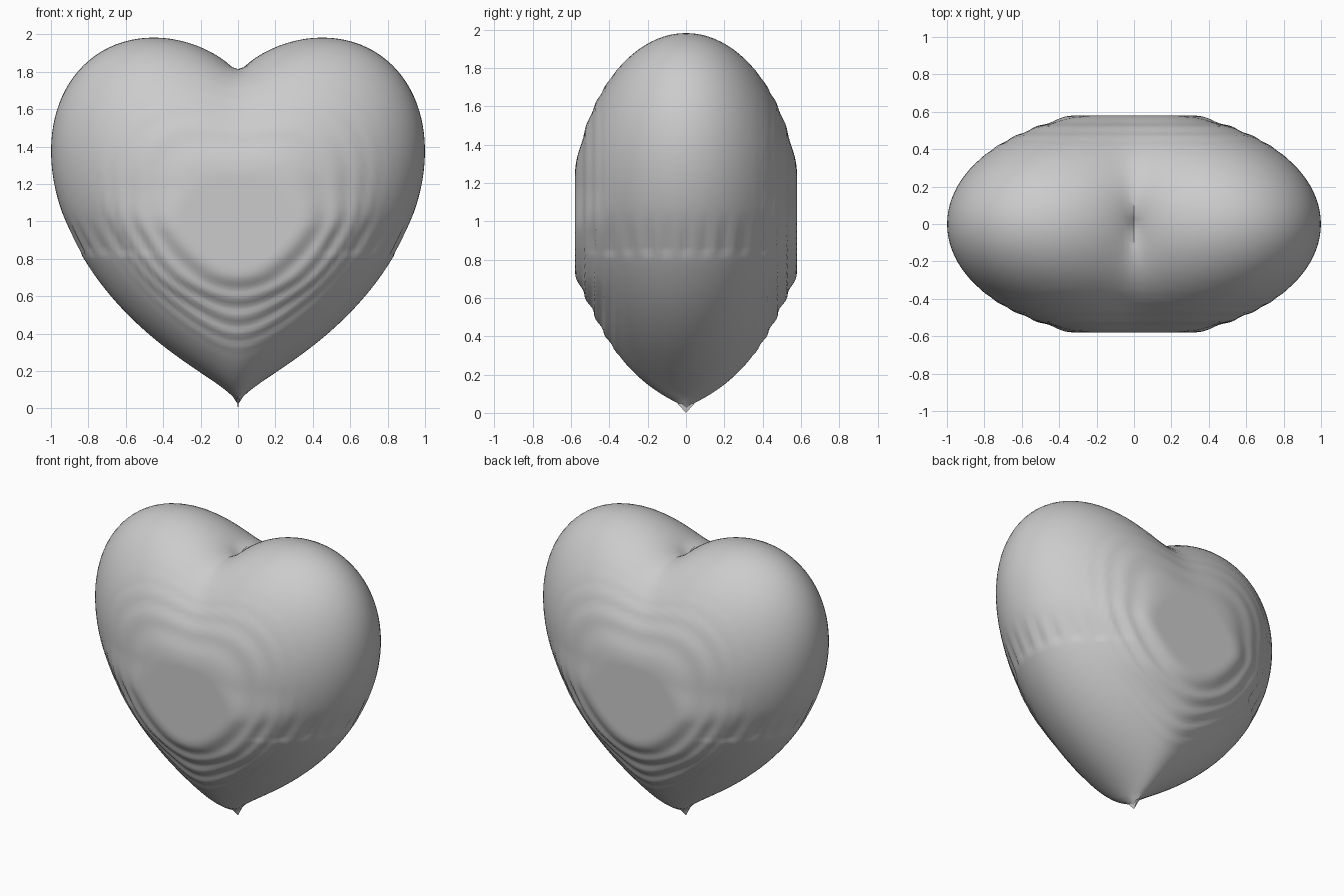
import bpy, bmesh, math
from mathutils import Matrix, Vector

old = bpy.data.objects.get("Cube")
if old:
    bpy.data.objects.remove(old, do_unlink=True)

SCALE = 0.8775      # heart formula units to model units
LIFT = 0.02         # height of the heart's point above z = 0
FLAT_Y = 0.58       # front and back are cut flat here
STEP = 0.05         # depth of one terrace

grey = bpy.data.materials.new("plain_grey")
grey.use_nodes = True
grey.diffuse_color = (0.6, 0.6, 0.6, 1)
grey.node_tree.nodes["Principled BSDF"].inputs["Base Color"].default_value = (0.6, 0.6, 0.6, 1)


def ramp(a, b, v):
    t = max(0.0, min(1.0, (v - a) / (b - a)))
    return t * t * (3 - 2 * t)


def heart_radius(d):
    """Distance from the centre to the heart surface along direction d."""
    a = d.x ** 2 + 2.25 * d.y ** 2 + d.z ** 2
    b = (d.x ** 2 + 0.1125 * d.y ** 2) * d.z ** 3
    root = math.copysign(abs(b) ** (1 / 3), b)
    lo, hi = 0.0, 2.0
    for _ in range(36):
        r = (lo + hi) / 2
        if a * r * r - 1 - root * r ** (5 / 3) < 0:
            lo = r
        else:
            hi = r
    return lo


def terrace(p):
    """Step the front and back into shallow terraces around a flat centre."""
    y = abs(p.y)
    y += 0.022 * ramp(0.35, 0.48, y) * ramp(0.5, 0.72, p.z) * (1 - ramp(0.95, 1.2, p.z))
    t = max(0.0, (FLAT_Y - y) / STEP)
    strength = (0.4 + 0.35 * (1 - ramp(0.9, 1.2, p.z))) * ramp(0.3, 0.45, y)
    t -= strength * math.sin(2 * math.pi * t) / (2 * math.pi)
    p.y = math.copysign(FLAT_Y - t * STEP, p.y)


def pleat(p):
    """Press a narrow pleated band into both sides, with a ledge below it."""
    band = (1 - ramp(0.88, 1.07, p.z)) * ramp(0.815, 0.845, p.z) * ramp(0.4, 0.55, abs(p.x))
    wave = 0.5 + 0.5 * math.cos(2 * math.pi * p.y / 0.1)
    s = 1 - 0.016 * band * wave
    p.x *= s
    p.y *= s


def finish(name, bm):
    mesh = bpy.data.meshes.new(name)
    bmesh.ops.recalc_face_normals(bm, faces=bm.faces)
    bm.to_mesh(mesh)
    bm.free()
    mesh.materials.append(grey)
    ob = bpy.data.objects.new(name, mesh)
    bpy.context.collection.objects.link(ob)
    bpy.ops.object.select_all(action='DESELECT')
    ob.select_set(True)
    bpy.context.view_layer.objects.active = ob
    bpy.ops.object.shade_smooth_by_angle(angle=math.radians(35))


# Heart body: a sphere with its poles front and back, pushed out to the heart surface
bm = bmesh.new()
bmesh.ops.create_uvsphere(bm, u_segments=192, v_segments=96, radius=1,
                          matrix=Matrix.Rotation(math.pi / 2, 4, 'X'))
for v in bm.verts:
    d = v.co.normalized()
    p = d * heart_radius(d) * SCALE
    p.z += SCALE + LIFT
    terrace(p)
    pleat(p)
    v.co = p
finish("heart_body", bm)

# Bottom tip: a thin pointed blade under the heart
bm = bmesh.new()
rim = [bm.verts.new(Vector(c)) for c in
       ((0.008, -0.045, 0.05), (0.008, 0.045, 0.05), (-0.008, 0.045, 0.05), (-0.008, -0.045, 0.05))]
point = bm.verts.new((0, 0, 0))
bm.faces.new(rim)
for i in range(4):
    bm.faces.new((rim[i], rim[(i + 1) % 4], point))
finish("bottom_tip", bm)
